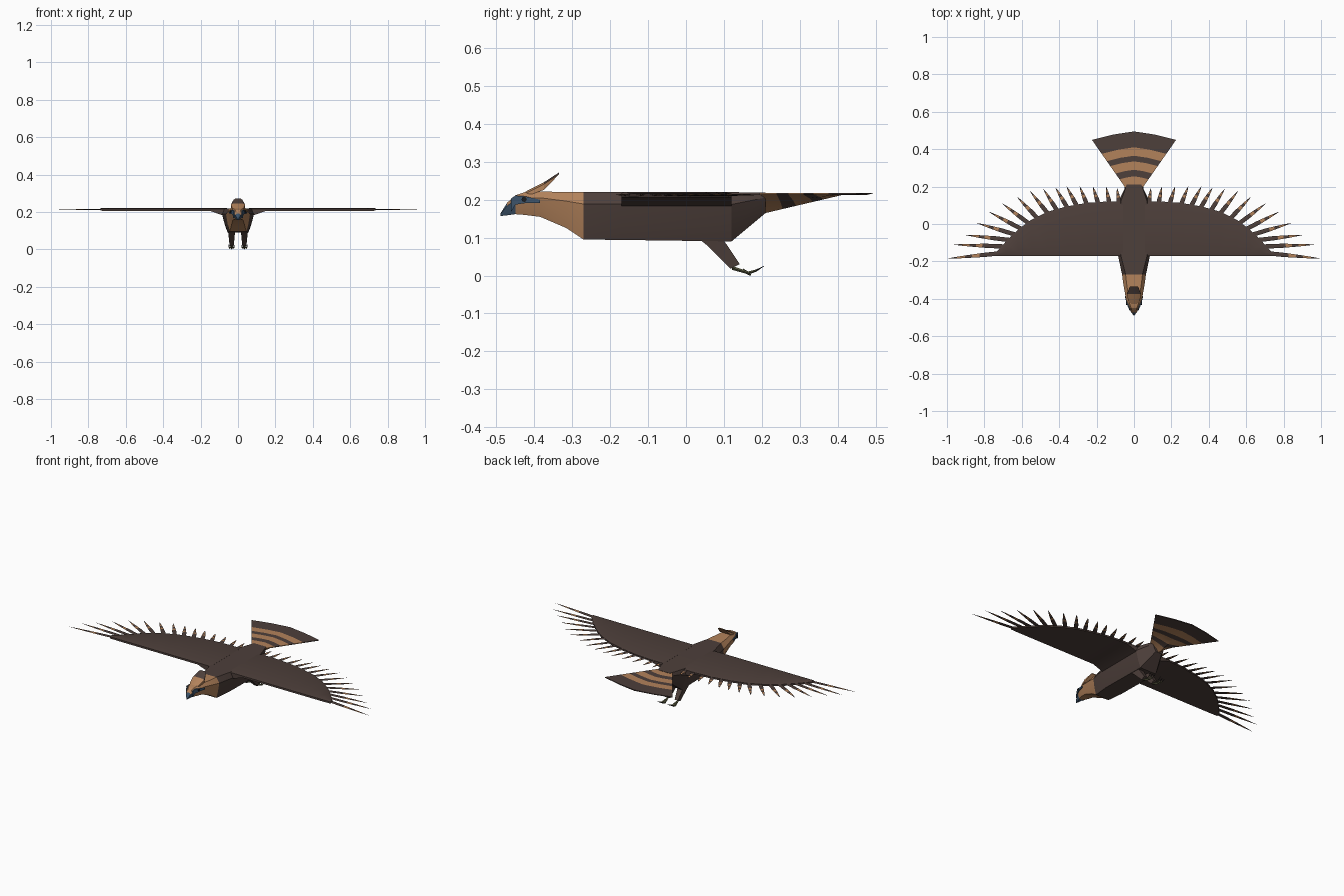
import bpy, bmesh, math
from mathutils import Vector

if "Cube" in bpy.data.objects:
    bpy.data.objects.remove(bpy.data.objects["Cube"])


def material(name, rgb):
    m = bpy.data.materials.new(name)
    m.diffuse_color = (*rgb, 1)
    m.use_nodes = True
    m.node_tree.nodes["Principled BSDF"].inputs["Base Color"].default_value = m.diffuse_color
    return m


BROWN = material("dark brown plumage", (0.075, 0.05, 0.043))
TAN = material("tan plumage", (0.45, 0.225, 0.105))
SLATE = material("slate blue beak", (0.045, 0.085, 0.14))
BLACK = material("black eye", (0.012, 0.012, 0.012))
OLIVE = material("olive feet", (0.11, 0.11, 0.055))


def loft(name, rings, mats, rule=None, angle=25):
    """Skin a chain of equal rings; rule(band, centre, normal) gives the material slot."""
    bm = bmesh.new()
    rows = [[bm.verts.new(p) for p in r] for r in rings]
    n = len(rows[0])
    tag = {}
    for k, (a, b) in enumerate(zip(rows, rows[1:])):
        for i in range(n):
            j = (i + 1) % n
            tag[bm.faces.new((a[i], a[j], b[j], b[i]))] = k
    tag[bm.faces.new(rows[0])] = 0
    tag[bm.faces.new(rows[-1])] = len(rows) - 2
    bmesh.ops.recalc_face_normals(bm, faces=bm.faces)
    if rule:
        for f, k in tag.items():
            f.normal_update()
            f.material_index = rule(k, f.calc_center_median(), f.normal)
    me = bpy.data.meshes.new(name)
    bm.to_mesh(me)
    bm.free()
    for m in mats:
        me.materials.append(m)
    ob = bpy.data.objects.new(name, me)
    bpy.context.collection.objects.link(ob)
    bpy.ops.object.select_all(action='DESELECT')
    ob.select_set(True)
    bpy.context.view_layer.objects.active = ob
    bpy.ops.object.shade_smooth_by_angle(angle=math.radians(angle))
    return ob


def hull_ring(y, zb, zt, wb, wm, wt):
    """Eight-sided cross-section, bottom / shoulder / top half widths."""
    lo, hi = zb + (zt - zb) * 0.3, zb + (zt - zb) * 0.75
    half = [(wb, zb), ((wb + wm) / 2, lo), (wm, hi), (wt, zt)]
    return [(x, y, z) for x, z in half] + [(-x, y, z) for x, z in reversed(half)]


# Body, tapering into the tail root
loft("body", [hull_ring(*s) for s in (
    (-0.27, 0.095, 0.22, 0.045, 0.064, 0.045),
    (-0.17, 0.094, 0.22, 0.055, 0.085, 0.07),
    (0.12, 0.09, 0.22, 0.055, 0.085, 0.07),
    (0.21, 0.165, 0.219, 0.02, 0.04, 0.04))], [BROWN])

# Neck and head
loft("head", [hull_ring(*s) for s in (
    (-0.27, 0.095, 0.22, 0.045, 0.064, 0.045),
    (-0.315, 0.125, 0.22, 0.036, 0.058, 0.04),
    (-0.385, 0.155, 0.222, 0.028, 0.046, 0.03),
    (-0.425, 0.16, 0.22, 0.022, 0.037, 0.024),
    (-0.45, 0.162, 0.212, 0.013, 0.026, 0.015))], [TAN], angle=35)

# Hooked beak
loft("beak", [hull_ring(*s) for s in (
    (-0.45, 0.162, 0.212, 0.013, 0.026, 0.015),
    (-0.472, 0.159, 0.192, 0.006, 0.015, 0.008),
    (-0.49, 0.157, 0.163, 0.001, 0.002, 0.001))],
    [TAN, SLATE], lambda k, c, n: 0 if n.z > 0.5 and k == 0 else 1)

# Crest sweeping up and back, dark at the tip
crest = [(-0.44, 0.212, 0.21, 0.018), (-0.415, 0.226, 0.212, 0.03),
         (-0.375, 0.246, 0.226, 0.038), (-0.335, 0.272, 0.268, 0.022)]
loft("crest", [[(-w, y, zb), (-w, y, zt - 0.005), (-w * .6, y, zt), (w * .6, y, zt),
                (w, y, zt - 0.005), (w, y, zb)] for y, zt, zb, w in crest],
     [TAN, BROWN], lambda k, c, n: 1 if k == 2 and n.z > 0.3 and abs(n.x) < 0.6 else 0)

# Eye stripes and eyes lying on the cheeks
for s in (-1, 1):
    stripe = [(-0.462, 0.185, 0.018, 0.023), (-0.45, 0.199, 0.012, 0.027),
              (-0.425, 0.2, 0.009, 0.038), (-0.385, 0.196, 0.004, 0.047)]
    loft("eye_stripe", [[(s * (x - .004), y, z - h), (s * (x + .002), y, z - h),
                         (s * (x + .001), y, z + h), (s * (x - .005), y, z + h)]
                        for y, z, h, x in stripe], [SLATE])
    eye = [[(s * x, -0.427 + 0.007 * math.cos(a * math.pi / 4),
             0.201 + 0.007 * math.sin(a * math.pi / 4)) for a in range(8)]
           for x in (0.034, 0.0415)]
    loft("eye", eye, [BLACK])

# Wings: straight leading edge, curved trailing edge, root fairing underneath
TRAIL = [(0.06, 0.12, 0.175), (0.15, 0.12, 0.206), (0.25, 0.113, 0.206),
         (0.36, 0.094, 0.206), (0.46, 0.066, 0.206), (0.55, 0.022, 0.206),
         (0.62, -0.03, 0.206), (0.68, -0.088, 0.206), (0.735, -0.15, 0.207)]
for s in (-1, 1):
    rings = []
    for x, y, zb in TRAIL:
        m = min(0.02, (y + 0.17) * 0.3)
        rings.append([(s * x, -0.17, zb), (s * x, -0.17, 0.217), (s * x, -0.17 + m, 0.2205),
                      (s * x, y - m, 0.2205), (s * x, y, 0.216), (s * x, y, zb)])
    loft("wing", rings, [BROWN], angle=30)

# Flight feathers: flat barred spikes fanned along the trailing edge
TIPS = [(1.0, -.185), (.965, -.11), (.905, -.058), (.84, .005), (.775, .065),
        (.705, .11), (.625, .145), (.555, .175), (.485, .188), (.42, .195),
        (.36, .2), (.29, .2), (.22, .2), (.15, .2), (.09, .19)]
ROOTS = [(.70, -.155), (.70, -.12), (.67, -.085), (.64, -.055), (.605, -.025),
         (.565, .005), (.515, .03), (.46, .055), (.41, .07), (.355, .085),
         (.305, .095), (.25, .1), (.19, .105), (.13, .105), (.08, .105)]
CUTS = [(0, 1), (0.3, 1), (0.42, .9), (0.55, .75), (0.68, .6), (0.82, .4), (1, .04)]
for s in (-1, 1):
    for tip, root in zip(TIPS, ROOTS):
        a, b = Vector((s * root[0], root[1], 0.213)), Vector((s * tip[0], tip[1], 0.213))
        side = (b - a).cross(Vector((0, 0, 1))).normalized() * 0.0115
        up = Vector((0, 0, 0.0025))
        rings = []
        for t, w in CUTS:
            p = a.lerp(b, t)
            rings.append([p - side * w, p + up * w, p + side * w, p - up * w])
        loft("flight_feather", rings, [BROWN, TAN],
             lambda k, c, n: 1 if k in (2, 4) else 0)

# Tail fan: barred rows spreading from the root, keel thinning to the tip
rings = []
for yc in (0.205, 0.255, 0.29, 0.335, 0.365, 0.41, 0.495):
    t = (yc - 0.128) / 0.367
    keel = min(0.212, 0.165 + (yc - 0.21) * 0.235)
    top, bottom = [], []
    for u in (-1, -0.5, 0, 0.5, 1):
        y = 0.128 + t * (0.367 - 0.045 * abs(u) ** 1.4)
        top.append((0.225 * t * u, y, 0.2175))
        bottom.append((0.225 * t * u, y, 0.2135 + (keel - 0.2135) * (1 - abs(u))))
    rings.append(top + bottom[::-1])
loft("tail_fan", rings, [BROWN, TAN], lambda k, c, n: 1 if k in (0, 2, 4) else 0)

# Legs swept back, with toes and claws
for s in (-1, 1):
    leg = [(0.03, 0.1, 0.095, 0.1, 0.02), (0.055, 0.08, 0.105, 0.085, 0.017),
           (0.118, 0.018, 0.142, 0.03, 0.011)]
    loft("leg", [[(s * .034 - w, y0, z0), (s * .034 + w, y0, z0),
                  (s * .034 + w, y1, z1), (s * .034 - w, y1, z1)]
                 for y0, z0, y1, z1, w in leg], [BROWN])
    for spread in (-1, 0, 1):
        path = [(0, 0.122, 0.02, .005), (.010, 0.165, 0.007, .004),
                (.013, 0.185, 0.013, .003), (.015, 0.206, 0.025, .0006)]
        loft("toe", [[(s * .034 + spread * dx - r, y, z), (s * .034 + spread * dx, y, z + r),
                      (s * .034 + spread * dx + r, y, z), (s * .034 + spread * dx, y, z - r)]
                     for dx, y, z, r in path],
             [OLIVE, BLACK], lambda k, c, n: 1 if k == 2 else 0)
    # Rear toe
    loft("rear_toe", [[(s * .034 - r, y, z), (s * .034, y, z + r), (s * .034 + r, y, z),
                       (s * .034, y, z - r)] for y, z, r in
                      ((0.15, 0.014, .005), (0.168, 0.004, .004), (0.172, 0.001, .001))],
         [OLIVE])
